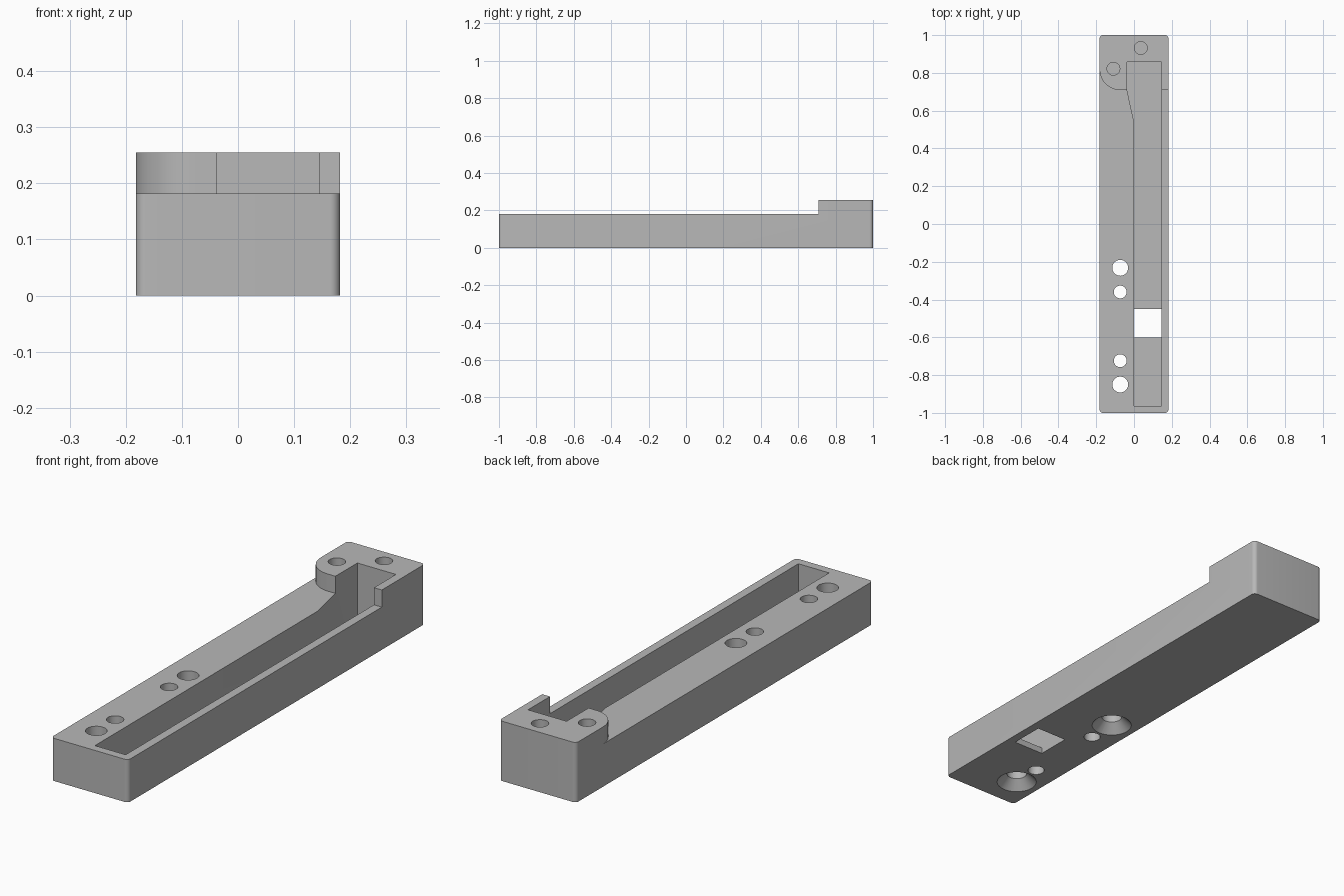
import bpy, bmesh, math

cube = bpy.data.objects.get("Cube")
if cube:
    bpy.data.objects.remove(cube, do_unlink=True)

W, L = 0.182, 1.0                  # half width, half length
DECK, TOP, FLOOR = 0.182, 0.255, 0.027
STEP = 0.709                       # front of the raised end


def arc(cx, cy, r, start, end, steps):
    return [(cx + r * math.cos(math.radians(start + (end - start) * i / steps)),
             cy + r * math.sin(math.radians(start + (end - start) * i / steps)))
            for i in range(steps + 1)]


def make_object(name, bm):
    bmesh.ops.recalc_face_normals(bm, faces=bm.faces[:])
    mesh = bpy.data.meshes.new(name)
    bm.to_mesh(mesh)
    bm.free()
    obj = bpy.data.objects.new(name, mesh)
    bpy.context.collection.objects.link(obj)
    return obj


def prism(name, outline, z0, z1):
    bm = bmesh.new()
    face = bm.faces.new([bm.verts.new((x, y, z0)) for x, y in outline])
    top = bmesh.ops.extrude_face_region(bm, geom=[face])["geom"]
    bmesh.ops.translate(bm, vec=(0, 0, z1 - z0),
                        verts=[v for v in top if isinstance(v, bmesh.types.BMVert)])
    return make_object(name, bm)


def cone(name, x, y, r0, r1, z0, z1):
    bm = bmesh.new()
    bmesh.ops.create_cone(bm, cap_ends=True, segments=48, radius1=r0, radius2=r1, depth=z1 - z0)
    bmesh.ops.translate(bm, vec=(x, y, (z0 + z1) / 2), verts=bm.verts[:])
    return make_object(name, bm)


# Body: full-height bar with small rounded corners
R = 0.018
outline = []
for i, (sx, sy) in enumerate([(1, 1), (-1, 1), (-1, -1), (1, -1)]):
    outline += arc(sx * (W - R), sy * (L - R), R, 90 * i, 90 * i + 90, 8)
body = prism("body", outline, 0, TOP)

# Lowered deck, leaving the raised end with one large round corner
B = 0.109
deck = [(0.5, -1.5), (0.5, STEP)] + arc(B - W, STEP + B, B, 270, 180, 20)
deck += [(-0.5, STEP + B), (-0.5, -1.5)]
cutters = [prism("deck_cutter", deck, DECK, 0.5)]

# Long channel that widens at the raised end, and the window in its floor
channel = [(0, -0.964), (0.145, -0.964), (0.145, 0.857), (-0.037, 0.857), (-0.037, STEP), (0, 0.54)]
cutters.append(prism("channel_cutter", channel, FLOOR, 0.5))
window = [(0, -0.6), (0.145, -0.6), (0.145, -0.45), (0, -0.45)]
cutters.append(prism("window_cutter", window, -0.1, 0.1))

# Through holes: two countersunk screw holes and two plain pin holes
for y in (-0.232, -0.85):
    cutters.append(cone("screw_cutter", -0.073, y, 0.042, 0.042, -0.1, 0.4))
    cutters.append(cone("countersink_cutter", -0.073, y, 0.092, 0.042, -0.01, 0.04))
for y in (-0.36, -0.724):
    cutters.append(cone("pin_cutter", -0.073, y, 0.034, 0.034, -0.1, 0.4))

# Blind holes in the raised end
for x, y in ((-0.109, 0.822), (0.036, 0.932)):
    cutters.append(cone("blind_cutter", x, y, 0.034, 0.034, 0.08, 0.4))

bpy.ops.object.select_all(action="DESELECT")
bpy.context.view_layer.objects.active = body
body.select_set(True)
for cutter in cutters:
    cutter.hide_render = True
    mod = body.modifiers.new(cutter.name, "BOOLEAN")
    mod.operation, mod.solver, mod.object = "DIFFERENCE", "EXACT", cutter
    bpy.ops.object.modifier_apply(modifier=mod.name)
    bpy.data.objects.remove(cutter, do_unlink=True)

# Single grey finish
grey = bpy.data.materials.new("plain grey")
grey.use_nodes = True
colour = (0.48, 0.48, 0.48, 1)
grey.diffuse_color = colour
grey.node_tree.nodes["Principled BSDF"].inputs["Base Color"].default_value = colour
body.data.materials.clear()
body.data.materials.append(grey)
bpy.ops.object.shade_smooth_by_angle(angle=math.radians(30))
